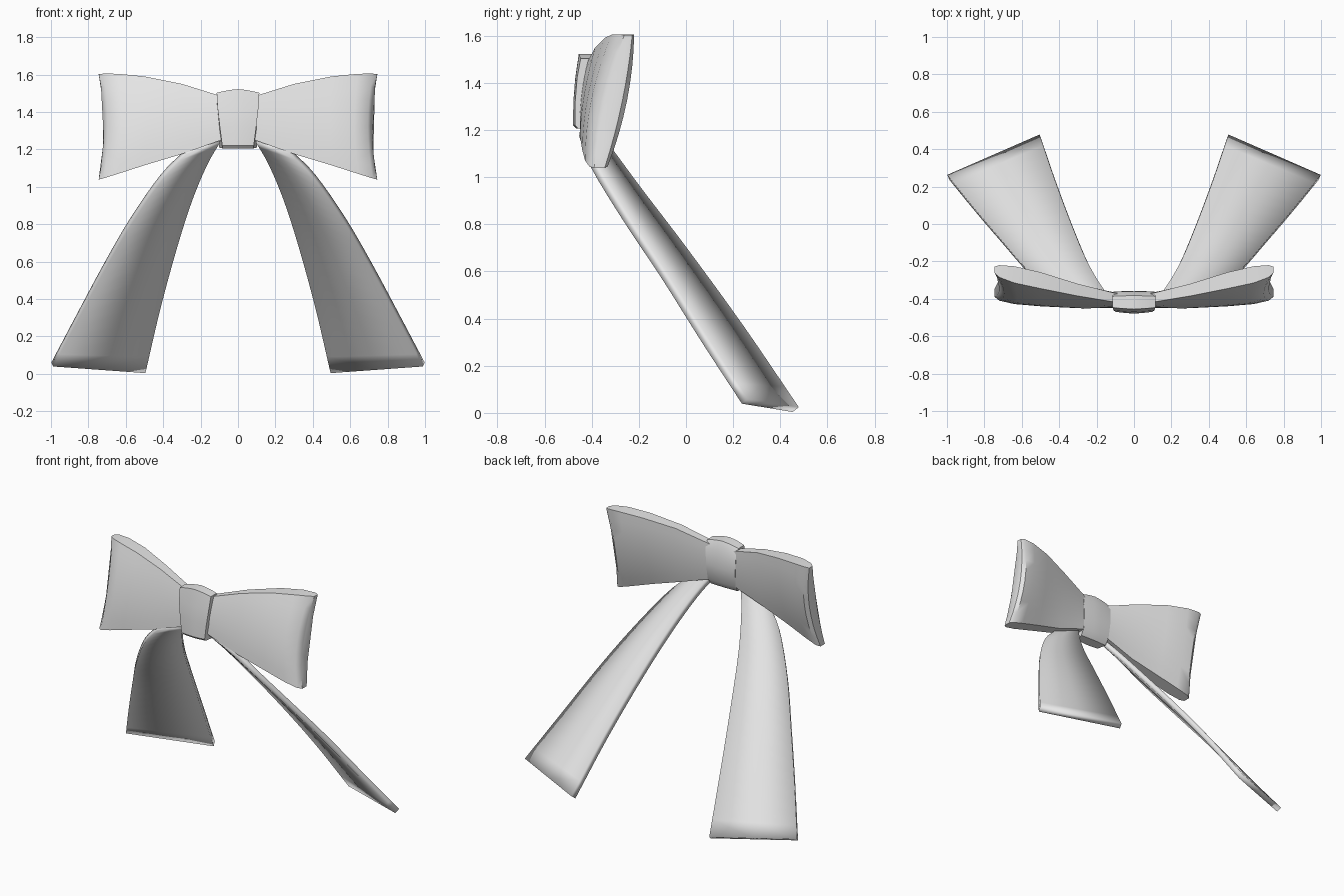
import bpy, bmesh, math
from mathutils import Vector

cube = bpy.data.objects.get("Cube")
if cube:
    bpy.data.objects.remove(cube, do_unlink=True)

grey = bpy.data.materials.new("ribbon grey")
grey.use_nodes = True
grey.diffuse_color = (0.8, 0.8, 0.8, 1)
grey.node_tree.nodes["Principled BSDF"].inputs["Base Color"].default_value = (0.8, 0.8, 0.8, 1)


def loft(name, rings, closed=True):
    """Skin a row of cross-sections; closed sections get end caps."""
    bm = bmesh.new()
    rows = [[bm.verts.new(p) for p in ring] for ring in rings]
    n = len(rows[0])
    for a, b in zip(rows, rows[1:]):
        for i in range(n if closed else n - 1):
            j = (i + 1) % n
            bm.faces.new((a[i], a[j], b[j], b[i]))
    if closed:
        bm.faces.new(rows[0])
        bm.faces.new(rows[-1])
    bmesh.ops.recalc_face_normals(bm, faces=bm.faces)
    mesh = bpy.data.meshes.new(name)
    bm.to_mesh(mesh)
    bm.free()
    mesh.materials.append(grey)
    obj = bpy.data.objects.new(name, mesh)
    bpy.context.collection.objects.link(obj)
    bpy.ops.object.select_all(action='DESELECT')
    bpy.context.view_layer.objects.active = obj
    obj.select_set(True)
    bpy.ops.object.shade_smooth_by_angle(angle=math.radians(40))
    return obj


def mirror(obj):
    obj.modifiers.new("mirror", 'MIRROR').use_mirror_merge = False


def spline(points, steps=4):
    """Smooth path through the points."""
    p = [Vector(q) for q in points]
    p = [2 * p[0] - p[1]] + p + [2 * p[-1] - p[-2]]
    path = []
    for a, b, c, d in zip(p, p[1:], p[2:], p[3:]):
        for s in range(steps):
            t = s / steps
            path.append(0.5 * (2 * b + (c - a) * t + (2 * a - 5 * b + 4 * c - d) * t * t
                               + (3 * b - a - 3 * c + d) * t ** 3))
    return path + [p[-2]]


# Bow loops: padded, leaning back, flaring outwards, with a pinched outer end
LEVELS = 8
# x, bottom z, top z, front y at bottom and top, back y at bottom and top, bulge
stations = [
    (0.06, 1.26, 1.475, -0.450, -0.425, -0.375, -0.380, 0.005),
    (0.30, 1.175, 1.55, -0.450, -0.385, -0.375, -0.320, 0.012),
    (0.50, 1.115, 1.59, -0.440, -0.345, -0.355, -0.258, 0.022),
    (0.64, 1.07, 1.604, -0.428, -0.315, -0.338, -0.226, 0.028),
    (0.72, 1.045, 1.605, -0.410, -0.285, -0.332, -0.220, 0.026),
    (0.745, 1.038, 1.602, -0.390, -0.262, -0.345, -0.228, 0.016),
]
rings = []
for x, zb, zt, fb, ft, bb, bt, bulge in stations:
    front, back = [], []
    for k in range(LEVELS + 1):
        t = k / LEVELS
        arch = 4 * t * (1 - t)
        px = x - 0.03 * arch * (x / 0.75) ** 4
        z = zb + (zt - zb) * t
        front.append((px, fb + (ft - fb) * t - bulge * arch, z))
        back.append((px, bb + (bt - bb) * t + bulge * arch, z))
    rings.append(front + back[::-1])
mirror(loft("bow_loop", rings))

# Tails: thin ribbons curling out from under the knot and sweeping back
inner = spline([(0.10, -0.43, 1.25), (0.17, -0.34, 1.13), (0.25, -0.20, 0.94),
                (0.33, -0.01, 0.69), (0.42, 0.23, 0.36), (0.50, 0.465, 0.014)])
outer = spline([(0.28, -0.44, 1.185), (0.41, -0.39, 1.05), (0.57, -0.25, 0.82),
                (0.71, -0.09, 0.58), (0.855, 0.08, 0.31), (0.993, 0.25, 0.05)])
tail = loft("tail", [[a.lerp(b, s) for s in (0, 0.5, 1)] for a, b in zip(inner, outer)], closed=False)
thick = tail.modifiers.new("thickness", 'SOLIDIFY')
thick.thickness = 0.035
thick.offset = 0
# keep the edge smoothing last
mirror(tail)
bpy.context.view_layer.objects.active = tail
for i, m in enumerate(list(tail.modifiers)):
    if m.type == 'NODES':
        bpy.ops.object.modifier_move_to_index(modifier=m.name, index=len(tail.modifiers) - 1)

# Knot: rounded band, narrowing towards the bottom, crowned in the middle
section = [(-0.385, 1.51), (-0.45, 1.51), (-0.465, 1.42), (-0.473, 1.32), (-0.474, 1.22),
           (-0.46, 1.205), (-0.40, 1.21), (-0.372, 1.25), (-0.36, 1.35), (-0.362, 1.46)]
rings = []
for k in range(-4, 5):
    u = k / 4
    crown = 0.012 * (1 - u * u) - 0.008 * abs(u)
    ring = []
    for y, z in section:
        h = (z - 1.2) / 0.31
        half = 0.082 + 0.032 * min(1, h * 1.2)
        if y > -0.41:
            half = 0.10 + 0.014 * h
        ring.append((u * half, y - crown * 0.4 * (1 if y < -0.41 else -0.5),
                     z + (crown if z > 1.5 else 0)))
    rings.append(ring)
loft("knot", rings)
